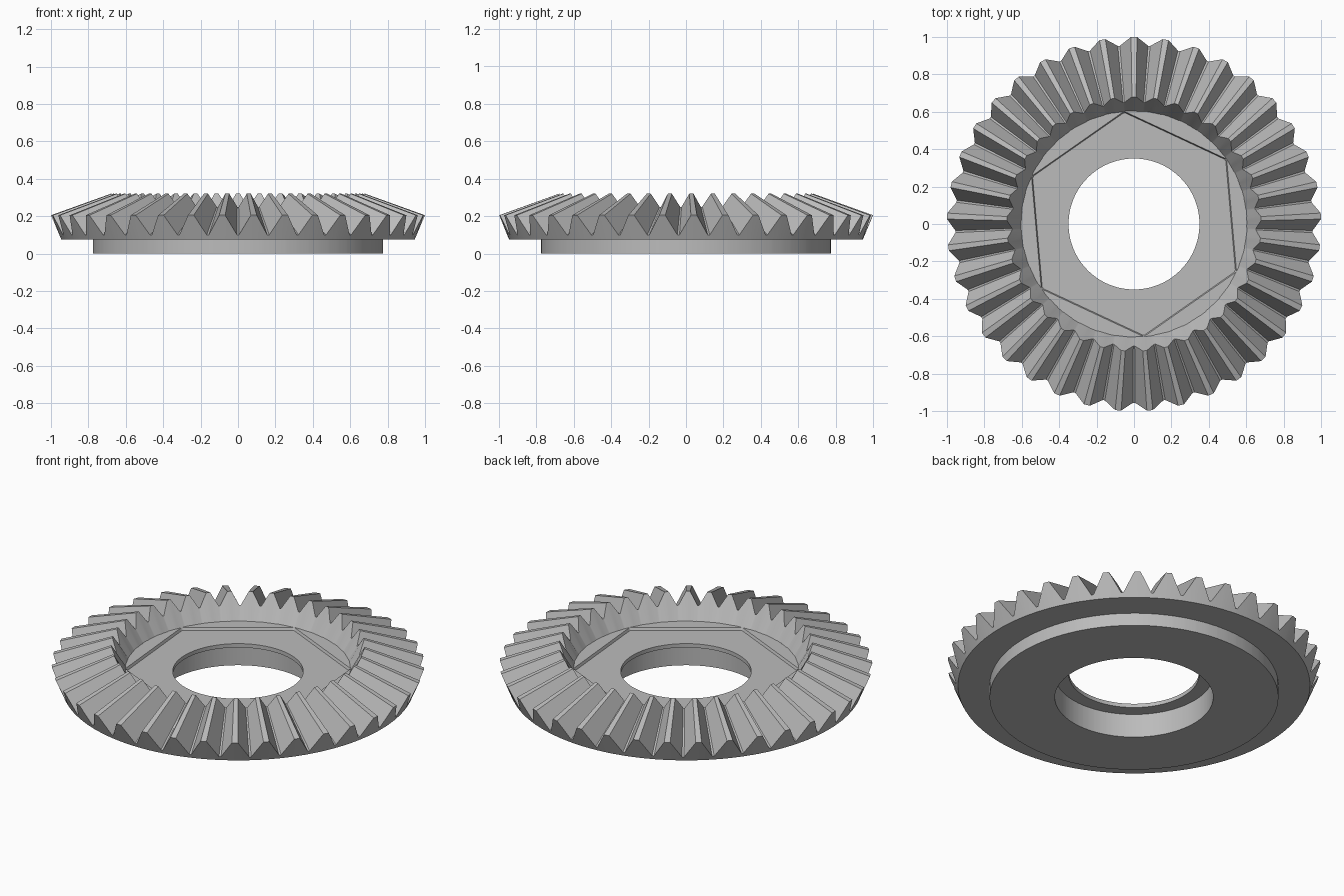
import bpy, bmesh
from math import cos, sin, pi, radians

cube = bpy.data.objects.get("Cube")
if cube:
    bpy.data.objects.remove(cube)

TEETH = 37
PITCH = 2 * pi / TEETH
TIP_HALF, ROOT_HALF = 0.016, 0.006   # half angles of tooth land and gap floor

steel = bpy.data.materials.new("grey steel")
GREY = (0.5, 0.5, 0.5, 1)
steel.diffuse_color = GREY
steel.use_nodes = True
steel.node_tree.nodes["Principled BSDF"].inputs["Base Color"].default_value = GREY


def finish(name, bm):
    bmesh.ops.recalc_face_normals(bm, faces=bm.faces)
    mesh = bpy.data.meshes.new(name)
    bm.to_mesh(mesh)
    bm.free()
    mesh.materials.append(steel)
    ob = bpy.data.objects.new(name, mesh)
    bpy.context.collection.objects.link(ob)
    bpy.ops.object.select_all(action='DESELECT')
    ob.select_set(True)
    bpy.context.view_layer.objects.active = ob
    bpy.ops.object.shade_smooth_by_angle(angle=radians(20))
    return ob


# Columns around the axis: two on each tooth tip, two in each gap
columns = []
for i in range(TEETH):
    mid = pi / 2 + i * PITCH
    columns += [(mid - TIP_HALF, True), (mid + TIP_HALF, True),
                (mid + PITCH / 2 - ROOT_HALF, False),
                (mid + PITCH / 2 + ROOT_HALF, False)]

# Cross-section as (tip point, gap point); plain rings use one point
tooth_inner = ((0.68, 0.32), (0.652, 0.25))
tooth_outer = ((1.0, 0.205), (0.956, 0.10))
plain = lambda r, z: ((r, z), (r, z))
section = [
    plain(0.35, 0.163), plain(0.595, 0.163),      # recessed floor
    tooth_inner, tooth_outer,                     # teeth
    plain(0.945, 0.075), plain(0.775, 0.075),     # back face
    plain(0.775, 0), plain(0.425, 0),             # hub
    plain(0.425, 0.14), plain(0.35, 0.14),        # counterbore and lip
]

bm = bmesh.new()
rings = []
for tip, gap in section:
    ring = []
    for angle, on_tip in columns:
        r, z = tip if on_tip else gap
        ring.append(bm.verts.new((r * cos(angle), r * sin(angle), z)))
    rings.append(ring)
for k, ring in enumerate(rings):
    following = rings[(k + 1) % len(rings)]
    for j in range(len(columns)):
        n = (j + 1) % len(columns)
        bm.faces.new((ring[j], ring[n], following[n], following[j]))
finish("bevel_gear", bm)

# Six low raised pads between a hexagon and the round floor edge
for s in range(6):
    start = radians(95 + 60 * s)
    bm = bmesh.new()
    arc = [start + radians(60) * t / 16 for t in range(17)]
    low = [bm.verts.new((0.595 * cos(a), 0.595 * sin(a), 0.155)) for a in arc]
    top = [bm.verts.new((0.605 * cos(a), 0.605 * sin(a), 0.178)) for a in arc]
    bm.faces.new(low)
    bm.faces.new(top)
    for j in range(len(arc)):
        n = (j + 1) % len(arc)
        bm.faces.new((low[j], low[n], top[n], top[j]))
    finish(f"floor_pad_{s + 1}", bm)
